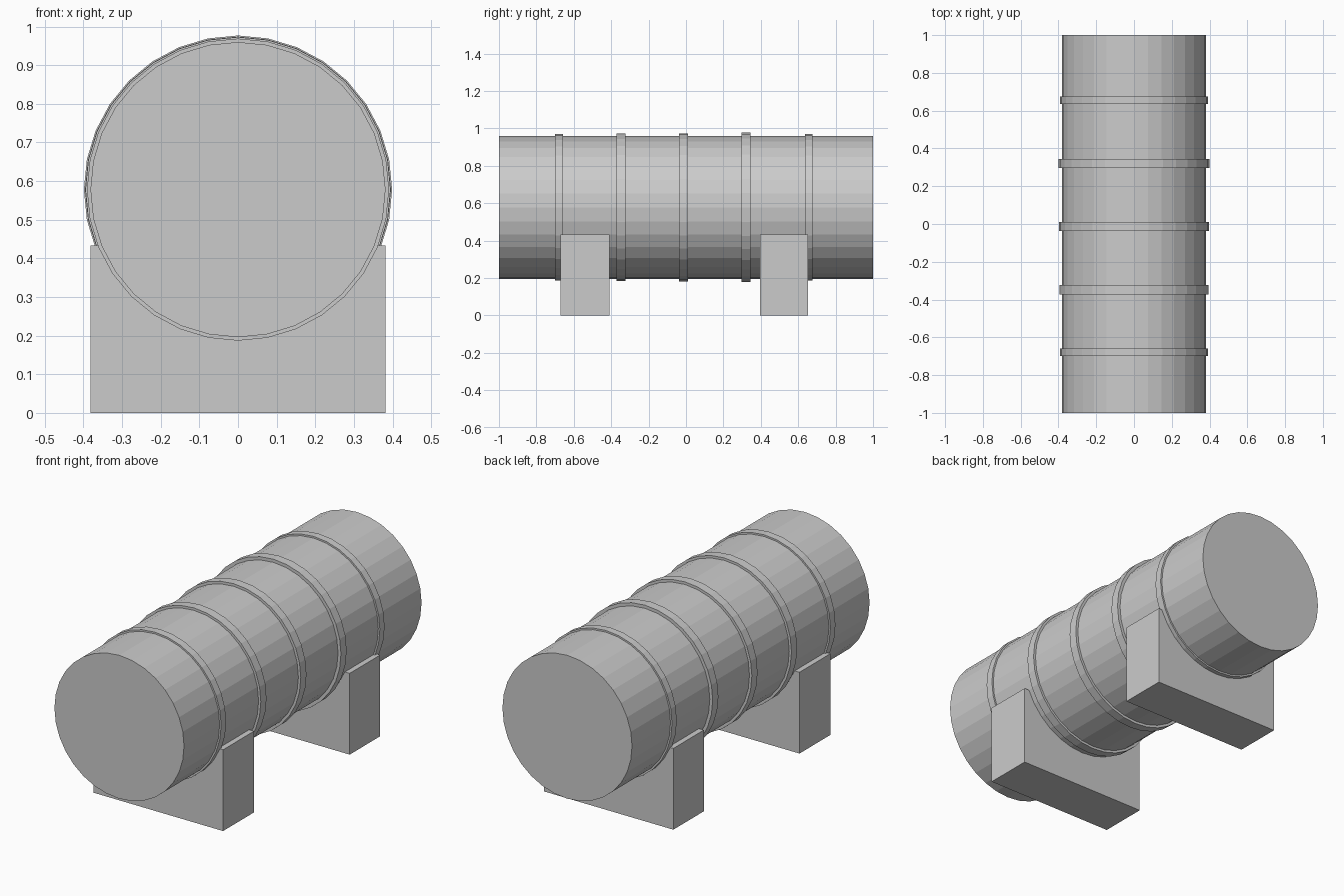
import bpy
import math

if "Cube" in bpy.data.objects:
    bpy.data.objects.remove(bpy.data.objects["Cube"])

AXIS_Z = 0.578
SIDES = 32


def drum(name, radius, y0, y1):
    """Flat-faced cylinder lying along y."""
    bpy.ops.mesh.primitive_cylinder_add(
        vertices=SIDES, radius=radius, depth=y1 - y0,
        location=(0, (y0 + y1) / 2, AXIS_Z), rotation=(math.pi / 2, 0, 0))
    bpy.context.object.name = name


def hoop(name, outer, y0, y1, inner=0.38):
    """Rectangular-section band around the tank."""
    profile = [(inner, y0), (outer, y0), (outer, y1), (inner, y1)]
    verts, faces = [], []
    for i in range(SIDES):
        a = 2 * math.pi * i / SIDES
        verts += [(r * math.sin(a), y, AXIS_Z + r * math.cos(a)) for r, y in profile]
        j = (i + 1) % SIDES
        for k in range(4):
            n = (k + 1) % 4
            faces.append((4 * i + k, 4 * i + n, 4 * j + n, 4 * j + k))
    mesh = bpy.data.meshes.new(name)
    mesh.from_pydata(verts, [], faces)
    mesh.update()
    bpy.context.collection.objects.link(bpy.data.objects.new(name, mesh))


def block(name, half_x, y0, y1, top):
    """Box standing on the ground."""
    bpy.ops.mesh.primitive_cube_add(size=1, location=(0, (y0 + y1) / 2, top / 2))
    ob = bpy.context.object
    ob.name = name
    ob.scale = (2 * half_x, y1 - y0, top)


# Tank body
drum("tank_body", 0.382, -1.0, 1.0)

# Reinforcing bands, slightly uneven in width and height
bands = [(0.391, -0.700, -0.658), (0.395, -0.372, -0.324), (0.396, -0.037, 0.011),
         (0.399, 0.297, 0.345), (0.391, 0.636, 0.676)]
for i, (radius, y0, y1) in enumerate(bands):
    hoop(f"band_{i + 1}", radius, y0, y1)

# Support blocks
block("front_support", 0.382, -0.671, -0.410, 0.433)
block("back_support", 0.382, 0.395, 0.652, 0.433)
